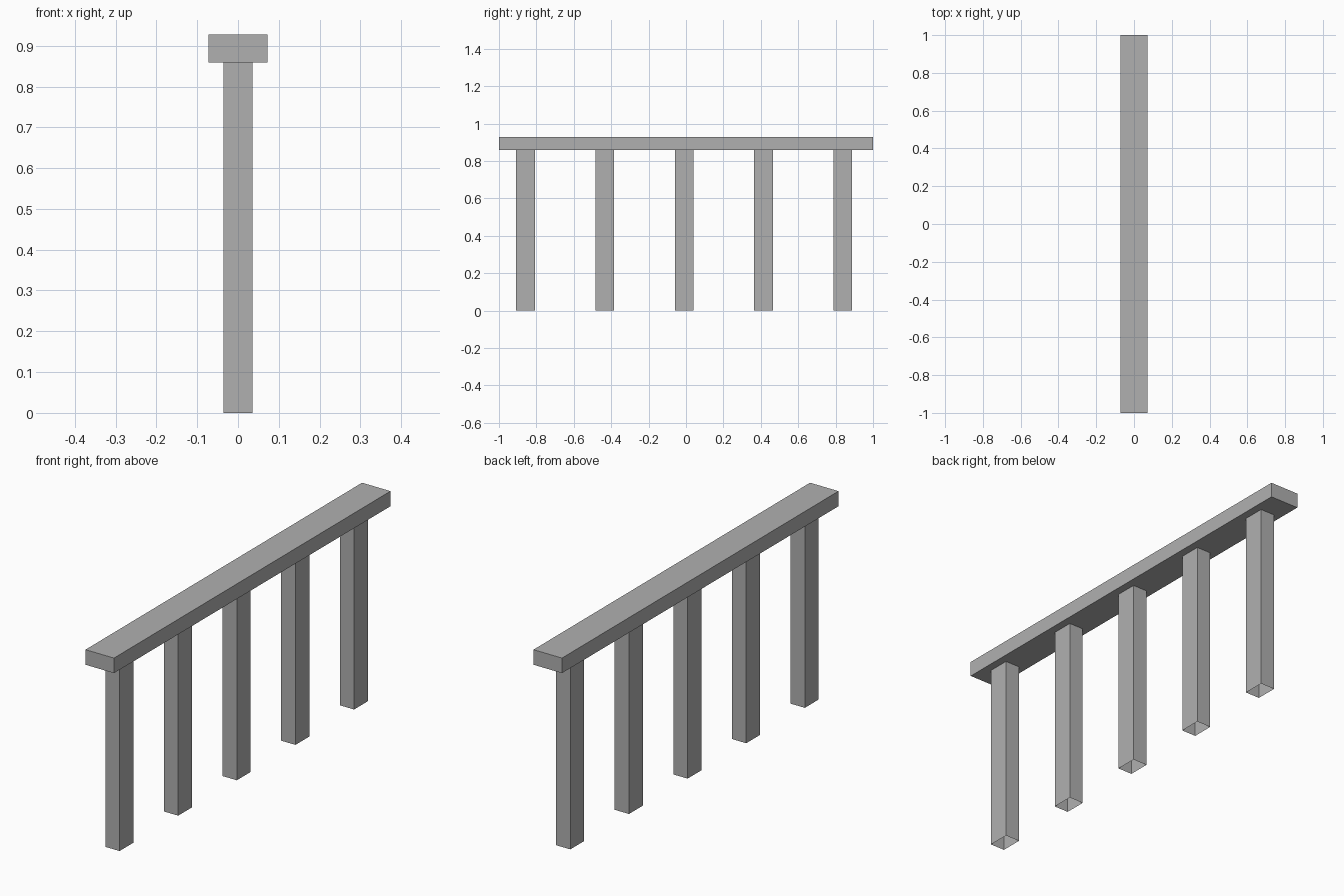
import bpy
import bmesh

cube = bpy.data.objects.get("Cube")
if cube:
    bpy.data.objects.remove(cube, do_unlink=True)

# Single plain grey
grey = bpy.data.materials.new("mid_grey")
grey.use_nodes = True
colour = (0.434, 0.434, 0.434, 1.0)
grey.diffuse_color = colour
grey.node_tree.nodes["Principled BSDF"].inputs["Base Color"].default_value = colour


def box(name, size, centre, open_ends=False):
    """Box with its mesh centred on the object origin; optionally an open tube along z."""
    bm = bmesh.new()
    bmesh.ops.create_cube(bm, size=1)
    bmesh.ops.scale(bm, vec=size, verts=bm.verts)
    if open_ends:
        bm.normal_update()
        ends = [f for f in bm.faces if abs(f.normal.z) > 0.5]
        bmesh.ops.delete(bm, geom=ends, context='FACES_ONLY')
    mesh = bpy.data.meshes.new(name)
    bm.to_mesh(mesh)
    bm.free()
    mesh.materials.append(grey)
    obj = bpy.data.objects.new(name, mesh)
    obj.location = centre
    bpy.context.collection.objects.link(obj)
    return obj


POST_HEIGHT = 0.859
RAIL_THICKNESS = 0.069

# Top rail
box("top_rail", (0.144, 2.0, RAIL_THICKNESS),
    (0, 0, POST_HEIGHT + RAIL_THICKNESS / 2))

# Evenly spaced hollow posts, set slightly towards the front
for i in range(5):
    y = -0.01 + (i - 2) * 0.424
    box(f"post_{i + 1}", (0.072, 0.1, POST_HEIGHT),
        (0, y, POST_HEIGHT / 2), open_ends=True)
